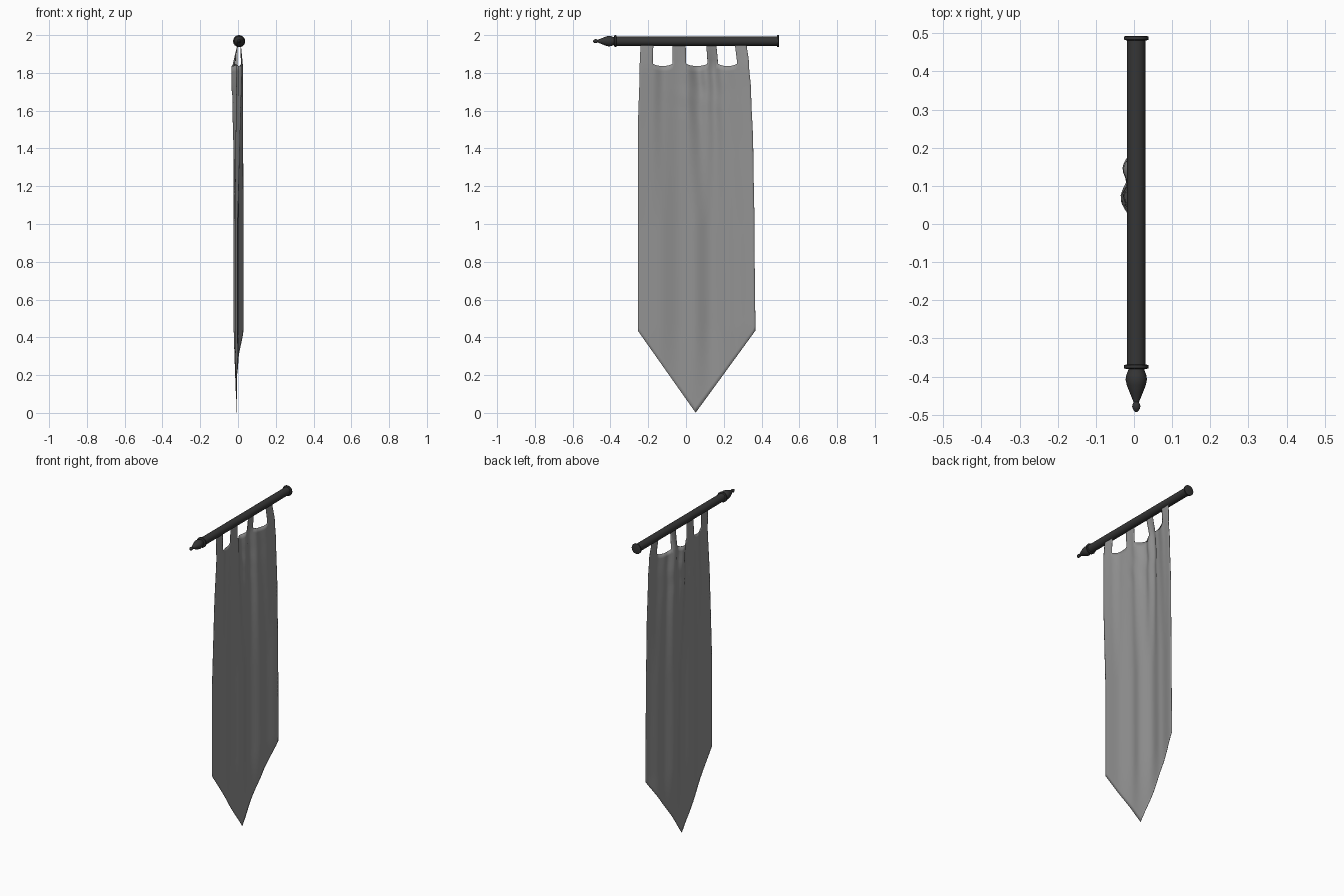
import bpy, bmesh, math

if "Cube" in bpy.data.objects:
    bpy.data.objects.remove(bpy.data.objects["Cube"])

POLE_X, POLE_Z = 0.006, 1.968


def lerp_table(table, t):
    """Smooth interpolation through (position, value) pairs."""
    if t <= table[0][0]:
        return table[0][1]
    for (a, va), (b, vb) in zip(table, table[1:]):
        if t <= b:
            f = (t - a) / (b - a)
            return va + (vb - va) * f * f * (3 - 2 * f)
    return table[-1][1]


def material(name, value):
    mat = bpy.data.materials.new(name)
    mat.diffuse_color = (value, value, value, 1)
    mat.use_nodes = True
    mat.node_tree.nodes["Principled BSDF"].inputs["Base Color"].default_value = mat.diffuse_color
    return mat


def finish(name, bm, angle, mat):
    bmesh.ops.recalc_face_normals(bm, faces=bm.faces)
    mesh = bpy.data.meshes.new(name)
    bm.to_mesh(mesh)
    bm.free()
    mesh.materials.append(mat)
    obj = bpy.data.objects.new(name, mesh)
    bpy.context.collection.objects.link(obj)
    bpy.ops.object.select_all(action='DESELECT')
    obj.select_set(True)
    bpy.context.view_layer.objects.active = obj
    bpy.ops.object.shade_smooth_by_angle(angle=math.radians(angle))
    return obj


def lathe(name, profile, sides=24):
    """Turn a (y, radius) profile around the pole axis, capping both ends."""
    bm = bmesh.new()
    rings = []
    for y, r in profile:
        rings.append([bm.verts.new((POLE_X + r * math.cos(2 * math.pi * i / sides), y,
                                    POLE_Z + r * math.sin(2 * math.pi * i / sides)))
                      for i in range(sides)])
    for a, b in zip(rings, rings[1:]):
        for i in range(sides):
            j = (i + 1) % sides
            bm.faces.new((a[i], a[j], b[j], b[i]))
    bm.faces.new(rings[0])
    bm.faces.new(rings[-1])
    return finish(name, bm, 35, dark)


dark = material("dark_metal", 0.036)
grey = material("grey_cloth", 0.29)

# Pole, its two collars and the pointed finial
lathe("pole", [(-0.375, 0.0245), (0.488, 0.0245)])
for name, y in (("front_collar", -0.374), ("back_collar", 0.487)):
    lathe(name, [(y - 0.006, 0.026), (y - 0.004, 0.032), (y + 0.004, 0.032), (y + 0.006, 0.026)])
lathe("finial", [(-0.375, 0.021), (-0.383, 0.021), (-0.395, 0.026), (-0.408, 0.028),
                 (-0.422, 0.025), (-0.445, 0.016), (-0.462, 0.009), (-0.467, 0.007),
                 (-0.471, 0.009), (-0.478, 0.011), (-0.485, 0.009), (-0.493, 0.003)])

# Banner outline: side edges, tabs across the width, height of the cloth shoulder
LEFT = [(0.44, -0.255), (1.5, -0.254), (1.84, -0.245), (1.97, -0.24)]
RIGHT = [(0.44, 0.367), (1.0, 0.362), (1.4, 0.356), (1.7, 0.345), (1.84, 0.334), (1.97, 0.32)]
TABS = [(0.0, 0.12), (0.30, 0.425), (0.62, 0.715), (0.89, 1.0)]
TIP = 0.492
# Fold depth across the width: under the tabs, in the body, and at the pole
FOLD_TOP = [(0, 0.02), (0.12, 0.017), (0.22, 0.0), (0.36, -0.008), (0.42, -0.004),
            (0.54, -0.034), (0.61, -0.018), (0.67, -0.029), (0.76, -0.002), (0.9, 0.018), (1, 0.025)]
FOLD_BODY = [(0, -0.004), (0.18, 0.0), (0.36, -0.016), (0.48, -0.004), (0.62, -0.022),
             (0.8, 0.004), (1, 0.028)]
FOLD_POLE = [(0, 0.014), (0.12, 0.013), (0.3, -0.002), (0.72, -0.002), (0.89, 0.013), (1, 0.014)]


def cloth_point(u, z):
    left, right = lerp_table(LEFT, z), lerp_table(RIGHT, z)
    y = left + (right - left) * u
    body, top = lerp_table(FOLD_BODY, u), lerp_table(FOLD_TOP, u)
    k = min(max((z - 1.0) / 0.8, 0), 1)
    x = body + (top - body) * k
    # folds flatten into the pointed tip
    k = min(max((z - 0.02) / 0.42, 0), 1) ** 0.8
    x = -0.006 + (x + 0.006) * k
    # small creases gathered below the middle tabs
    crease = math.exp(-((z - 1.68) / 0.13) ** 2) * math.exp(-((u - 0.52) / 0.2) ** 2)
    x += 0.003 * crease * math.sin(38 * z + 26 * u) * math.sin(19 * u - 9 * z)
    # straps converge on the pole
    k = min(max((z - 1.84) / 0.11, 0), 1)
    x += (lerp_table(FOLD_POLE, u) - x) * k
    return (x, y, z)


def shoulder(u):
    """Top of the cloth body, dipping between the tabs."""
    for (_, a), (b, _) in zip(TABS, TABS[1:]):
        if a < u < b:
            return 1.837 + 0.012 * abs(2 * (u - a) / (b - a) - 1) ** 3
    return 1.849


# Column positions that include every tab edge and the tip
stops = sorted([e for t in TABS for e in t] + [TIP])
cols = []
for a, b in zip(stops, stops[1:]):
    n = max(3, round((b - a) / 0.018))
    cols += [a + (b - a) * i / n for i in range(n)]
cols.append(1.0)

# Banner cloth
bm = bmesh.new()
ROWS, STRAP_ROWS = 56, 6
grid = []
for u in cols:
    corner = 0.435
    low = 0.001 + (corner - 0.001) * (abs(u - TIP) / (TIP if u < TIP else 1 - TIP))
    high = shoulder(u)
    grid.append([bm.verts.new(cloth_point(u, low + (high - low) * r / ROWS))
                 for r in range(ROWS + 1)])
for a, b in zip(grid, grid[1:]):
    for r in range(ROWS):
        bm.faces.new((a[r], b[r], b[r + 1], a[r + 1]))

# Hanging straps growing out of the top edge up into the pole
for start, end in TABS:
    strip = []
    for u, col in zip(cols, grid):
        if start - 1e-6 <= u <= end + 1e-6:
            z0 = col[-1].co.z
            strip.append([col[-1]] + [bm.verts.new(cloth_point(u, z0 + (1.958 - z0) * r / STRAP_ROWS))
                                      for r in range(1, STRAP_ROWS + 1)])
    for a, b in zip(strip, strip[1:]):
        for r in range(STRAP_ROWS):
            bm.faces.new((a[r], b[r], b[r + 1], a[r + 1]))

banner = finish("banner_cloth", bm, 40, grey)
thick = banner.modifiers.new("thickness", 'SOLIDIFY')
thick.thickness = 0.002
thick.offset = 0
